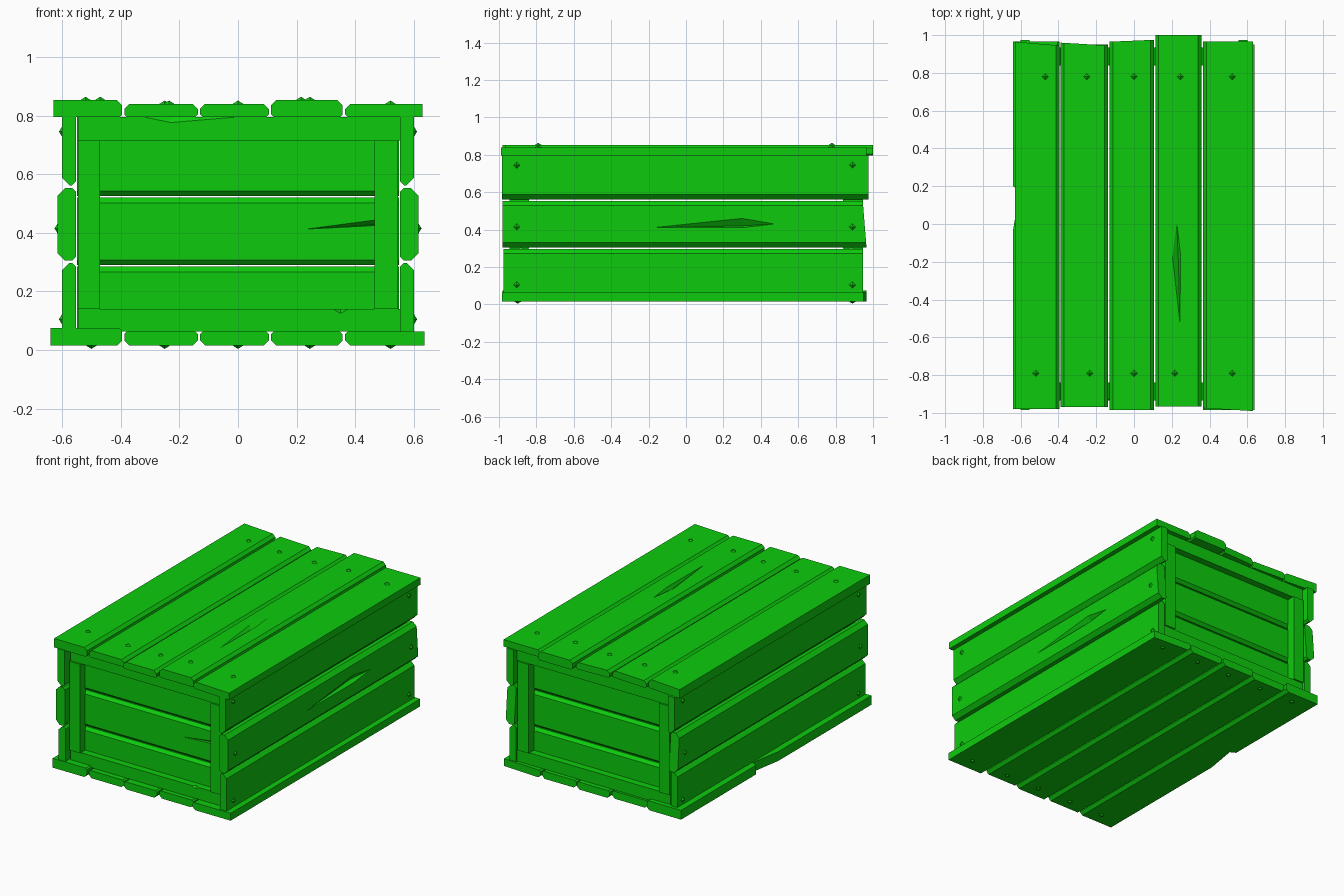
import bpy, bmesh
from mathutils import Vector

if "Cube" in bpy.data.objects:
    bpy.data.objects.remove(bpy.data.objects["Cube"])

green = bpy.data.materials.new("crate_green")
green.use_nodes = True
COLOUR = (0.004, 0.6, 0.004, 1)
green.diffuse_color = COLOUR
green.node_tree.nodes["Principled BSDF"].inputs["Base Color"].default_value = COLOUR


def finish(name, bm):
    bmesh.ops.recalc_face_normals(bm, faces=bm.faces[:])
    mesh = bpy.data.meshes.new(name)
    bm.to_mesh(mesh)
    bm.free()
    mesh.materials.append(green)
    obj = bpy.data.objects.new(name, mesh)
    bpy.context.scene.collection.objects.link(obj)
    return obj


# Directions as (width, thickness outward, length) -> (x, y, z)
def lid(u, t, l): return (u, l, t)
def base(u, t, l): return (u, l, -t)
def side(s): return lambda u, t, l: (s * t, l, u)
def end(s): return lambda u, t, l: (l, s * t, u)


def plank(name, place, width, thick, length, lo=0.0, hi=0.0, skew=(0, 0)):
    """Board with chamfered long edges; skew slants the two cut ends."""
    (a, b), (t0, t1) = width, thick
    profile = [(a + lo / 2, t0), (b - hi / 2, t0), (b, t0 + hi / 2), (b, t1 - hi),
               (b - hi, t1), (a + lo, t1), (a, t1 - lo), (a, t0 + lo / 2)]
    if not hi:
        profile[1:5] = [(b, t0), (b, t1)]
    if not lo:
        profile[-3:] = [(a, t1)]
        profile[0] = (a, t0)
    bm = bmesh.new()
    rings = []
    for end_pos, sk in zip(length, skew):
        rings.append([bm.verts.new(place(u, t, end_pos + sk * (u - a) / (b - a)))
                      for u, t in profile])
    for ring in rings:
        bm.faces.new(ring)
    n = len(profile)
    for i in range(n):
        j = (i + 1) % n
        bm.faces.new((rings[0][i], rings[0][j], rings[1][j], rings[1][i]))
    return finish(name, bm)


def gouge(obj, points):
    """Split out a sharp wedge given by its corner points."""
    bm = bmesh.new()
    bmesh.ops.convex_hull(bm, input=[bm.verts.new(p) for p in points])
    cutter = finish("splinter_cutter", bm)
    cutter.hide_render = True
    mod = obj.modifiers.new("splinter", 'BOOLEAN')
    mod.object, mod.operation, mod.solver = cutter, 'DIFFERENCE', 'EXACT'
    bpy.context.view_layer.update()
    graph = bpy.context.evaluated_depsgraph_get()
    mesh = bpy.data.meshes.new_from_object(obj.evaluated_get(graph))
    obj.modifiers.clear()
    obj.data = mesh
    bpy.data.objects.remove(cutter)


def nail(name, place, u, t, l):
    """Low pyramid nail head."""
    bm = bmesh.new()
    rim = [bm.verts.new(place(u + du * 0.024, t - 0.004, l + dl * 0.024))
           for du, dl in ((1, 0), (0, 1), (-1, 0), (0, -1))]
    tip = bm.verts.new(place(u, t + 0.011, l))
    bm.faces.new(rim)
    for i in range(4):
        bm.faces.new((rim[i], rim[(i + 1) % 4], tip))
    finish(name, bm)


C = 0.018
# Lid boards: width, top height, ends, slant of the ends
lid_rows = [((-0.63, -0.395), 0.853, (-0.98, 0.965), (0, -0.02)),
            ((-0.388, -0.137), 0.84, (-0.97, 0.96), (0, -0.015)),
            ((-0.13, 0.105), 0.84, (-0.985, 0.965), (0, 0.01)),
            ((0.113, 0.357), 0.853, (-0.965, 1.0), (0, 0)),
            ((0.365, 0.63), 0.84, (-0.975, 0.965), (-0.015, 0))]
lids = []
for i, (w, top, ends, skew) in enumerate(lid_rows):
    lids.append(plank(f"lid_board_{i + 1}", lid, w, (0.795, top), ends,
                      C if i else 0, C if i < 4 else 0, skew))
for y, xs in ((0.78, (-0.47, -0.25, 0, 0.245, 0.52)),
              (-0.79, (-0.52, -0.235, 0, 0.215, 0.52))):
    for x, row in zip(xs, lid_rows):
        nail("lid_nail", lid, x, row[1], y)
gouge(lids[3], [(0.22, 0.16, 0.87), (0.18, -0.15, 0.87), (0.255, -0.13, 0.87),
                (0.25, -0.77, 0.87), (0.235, -0.2, 0.83)])

# Base boards
base_rows = [((-0.64, -0.395), 0.075, (-0.98, 0.965)), ((-0.388, -0.137), 0.063, (-0.97, 0.95)),
             ((-0.13, 0.105), 0.063, (-0.98, 0.965)), ((0.113, 0.357), 0.063, (-0.965, 0.96)),
             ((0.365, 0.637), 0.063, (-0.985, 0.965))]
bases = []
for i, (w, top, ends) in enumerate(base_rows):
    bases.append(plank(f"base_board_{i + 1}", base, w, (-top, -0.015), ends,
                       C if i else 0, C if i < 4 else 0, (0, -0.015) if i == 4 else (0, 0)))
    for y in (-0.9, 0.89):
        nail("base_nail", base, (-0.5, -0.25, 0, 0.245, 0.52)[i], -0.015, y)
# Chipped edge on the outer left base board
gouge(bases[0], [(x, y, z) for z in (0, 0.1)
                 for x, y in ((-0.66, 0.21), (-0.605, 0.18), (-0.66, -0.15))])

# Long side walls: three boards each
side_rows = [((0.06, 0.297), 0.6, 0, C), ((0.305, 0.553), 0.615, C, C),
             ((0.562, 0.797), 0.6, C, 0)]
for s, label in ((1, "right"), (-1, "left")):
    for i, (w, out, lo, hi) in enumerate(side_rows):
        ends = ((-0.975, 0.945), (-0.98, 0.965), (-0.985, 0.975))[i]
        board = plank(f"{label}_wall_board_{i + 1}", side(s), w, (0.553, out), ends,
                      lo * 1.4, hi * 1.4, (0, -0.02) if i == 1 else (0, 0))
        for y in (-0.905, 0.89):
            nail("wall_nail", side(s), (0.105, 0.415, 0.745)[i], out, y)
        if i == 1 and s == 1:
            gouge(board, [(0.63, -0.42, 0.405), (0.63, 0.3, 0.48), (0.63, 0.56, 0.435),
                          (0.63, 0.3, 0.405), (0.585, 0.3, 0.42)])

# Both ends: recessed boards behind a frame of rails and uprights
panel_rows = [((0.075, 0.285), 0, C), ((0.29, 0.52), C, C), ((0.525, 0.795), C, 0)]
for s, label in ((-1, "front"), (1, "back")):
    place = end(s)
    for i, (w, lo, hi) in enumerate(panel_rows):
        board = plank(f"{label}_panel_board_{i + 1}", place, w, (0.84, 0.89),
                      (-0.55, 0.55), lo, hi)
        if i == 1 and s == -1:
            gouge(board, [(0.12, -0.9, 0.405), (0.5, -0.9, 0.455), (0.5, -0.9, 0.425),
                          (0.5, -0.865, 0.43)])
    top_rail = plank(f"{label}_top_rail", place, (0.715, 0.795), (0.885, 0.935), (-0.545, 0.553))
    low_rail = plank(f"{label}_bottom_rail", place, (0.063, 0.14), (0.885, 0.935), (-0.545, 0.553))
    plank(f"{label}_left_upright", place, (0.14, 0.715), (0.885, 0.945), (-0.545, -0.47))
    plank(f"{label}_right_upright", place, (0.14, 0.715), (0.885, 0.945), (0.465, 0.545))
    # Split rail edges
    if s == -1:
        gouge(top_rail, [(-0.43, -0.95, 0.8), (-0.23, -0.95, 0.758), (0.27, -0.95, 0.8),
                         (-0.23, -0.915, 0.8)])
        gouge(low_rail, [(0.29, -0.95, 0.145), (0.35, -0.95, 0.11), (0.41, -0.95, 0.145),
                         (0.35, -0.915, 0.145)])
